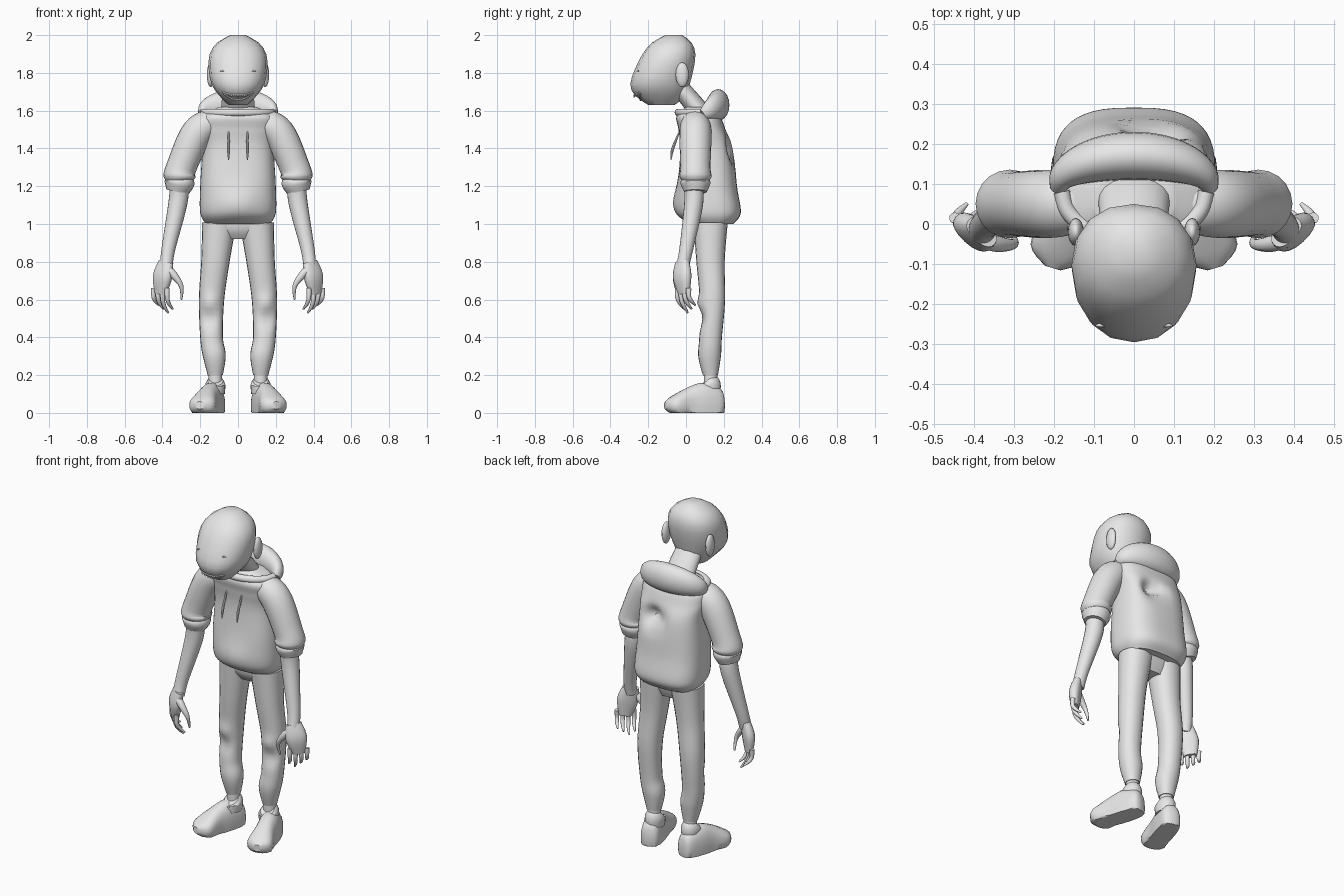
import bpy, bmesh, math
from mathutils import Vector
from mathutils.bvhtree import BVHTree

default_cube = bpy.data.objects.get("Cube")
if default_cube:
    bpy.data.objects.remove(default_cube, do_unlink=True)

clay = bpy.data.materials.new("plain_grey")
clay.use_nodes = True
clay.diffuse_color = (.8, .8, .8, 1)
shader = clay.node_tree.nodes["Principled BSDF"]
shader.inputs["Base Color"].default_value = clay.diffuse_color
parts = []

FORWARD, UP = Vector((0, 1, 0)), Vector((0, 0, 1))
ACROSS_PALM = Vector((.8, .7, 0))


def finish(name, bm, mirror):
    """Turn the bmesh into a named grey object, mirrored for paired parts."""
    mesh = bpy.data.meshes.new(name)
    bm.to_mesh(mesh)
    bm.free()
    mesh.materials.append(clay)
    obj = bpy.data.objects.new(name, mesh)
    bpy.context.collection.objects.link(obj)
    if mirror:
        modifier = obj.modifiers.new("mirror", 'MIRROR')
        modifier.use_mirror_merge = False
    parts.append(obj)
    return obj


def smooth_rows(rows, steps):
    """Fill in sections along a Catmull-Rom curve."""
    last = len(rows) - 1
    filled = []
    for i in range(last):
        before, start, end, after = (
            rows[max(i - 1, 0)], rows[i], rows[i + 1], rows[min(i + 2, last)])
        for step in range(steps):
            t = step / steps
            row = []
            for p, a, b, q in zip(before, start, end, after):
                leave, arrive = (b - p) / 2, (q - a) / 2
                bend = b - a - leave
                ease = arrive - leave - 2 * bend
                row.append(a + t * (leave + t * (bend - ease + t * ease)))
            filled.append(row)
    filled.append(rows[-1])
    return filled


def loft(name, rows, sides=20, steps=4, power=2, depth_axis=FORWARD,
         level=False, mirror=False, floor=None):
    """Skin rings given as (x, y, z, half width, half depth)."""
    rows = smooth_rows(rows, steps)
    bm = bmesh.new()
    rings = []
    for i, (x, y, z, width, depth) in enumerate(rows):
        centre = Vector((x, y, z))
        previous = Vector(rows[max(i - 1, 0)][:3])
        following = Vector(rows[min(i + 1, len(rows) - 1)][:3])
        along = UP if level else (following - previous).normalized()
        v = (depth_axis - along * depth_axis.dot(along)).normalized()
        u = v.cross(along)
        ring = []
        for k in range(sides):
            angle = math.tau * k / sides
            c, s = math.cos(angle), math.sin(angle)
            co = centre + u * width * math.copysign(abs(c) ** (2 / power), c)
            co += v * depth * math.copysign(abs(s) ** (2 / power), s)
            if floor is not None:
                co.z = max(co.z, floor)
            ring.append(bm.verts.new(co))
        rings.append(ring)
    for low, high in zip(rings, rings[1:]):
        for k in range(sides):
            j = (k + 1) % sides
            bm.faces.new((low[k], low[j], high[j], high[k]))
    bm.faces.new(rings[0][::-1])
    bm.faces.new(rings[-1])
    return finish(name, bm, mirror)


def tube(name, points, flatten=1, mirror=True, **options):
    """Loft of (x, y, z, radius), with depth as a multiple of the radius."""
    rows = [(x, y, z, r, r * flatten) for x, y, z, r in points]
    return loft(name, rows, mirror=mirror, **options)


def stack(name, levels, **options):
    """Loft of level slices given as (height, front, back, half width)."""
    rows = [(0, (front + back) / 2, z, width, (back - front) / 2)
            for z, front, back, width in levels]
    return loft(name, rows, level=True, **options)


def ball(name, centre, size):
    bm = bmesh.new()
    bmesh.ops.create_uvsphere(bm, u_segments=16, v_segments=12, radius=1)
    bmesh.ops.scale(bm, vec=size, verts=bm.verts)
    bmesh.ops.translate(bm, vec=centre, verts=bm.verts)
    return finish(name, bm, mirror=True)


def arc(width, make_row):
    """Half circle of rows from one shoulder to the other."""
    rows = []
    for step in range(-4, 5):
        angle = step * math.pi / 8
        rows.append((-width * math.sin(angle), *make_row(math.cos(angle))))
    return rows


def bump(obj, centre, radius, push):
    """Push the surface near a point, fading out with distance."""
    for v in obj.data.vertices:
        distance = (v.co - Vector(centre)).length / radius
        v.co += FORWARD * push * math.exp(-distance * distance)


# Hooded top with a front pocket bulge and a hollow in the back
torso = stack("hoodie_body", [
    (1, .03, .25, .17), (1.06, -.03, .29, .2), (1.2, -.04, .27, .2),
    (1.4, -.03, .25, .19), (1.5, -.04, .21, .2), (1.57, -.05, .18, .19),
    (1.62, 0, .13, .1)], sides=48, steps=8, power=2.8)
bump(torso, (0, -.04, 1.1), radius=.1, push=-.03)
bump(torso, (.06, .25, 1.4), radius=.06, push=-.07)
bump(torso, (.04, .2, 1.35), radius=.03, push=.03)

# Sleeves pushed up to the elbow, each with a cuff
tube("sleeves", [(.1, .05, 1.53, .06), (.17, .05, 1.52, .08), (.23, .05, 1.46, .085),
                 (.3, .05, 1.3, .08), (.31, .05, 1.25, .085), (.31, .05, 1.22, .06)],
     mirror=True)
tube("sleeve_cuffs", [(.31, .05, 1.25, .06), (.31, .05, 1.22, .08), (.32, .05, 1.17, .06)])

# Hood lying behind the neck, with the collar running round the front
tube("hood", arc(.19, lambda c: (.09 + .08 * c, 1.58 + .05 * c, .02 + .04 * c)),
     flatten=1.4, mirror=False, depth_axis=UP)
tube("collar", arc(.18, lambda c: (.08 - .12 * c, 1.59, .02)),
     mirror=False, depth_axis=UP)
tube("drawstrings", [(.05, -.03, 1.5, .003), (.05, -.07, 1.4, .008), (.05, -.08, 1.34, .003)],
     sides=8)

# Trousers
stack("trouser_hips", [(.92, .08, .18, .09), (.97, .05, .2, .16), (1.05, .04, .22, .18)],
      power=2.6)
legs = tube("trouser_legs", [
    (.1, .13, 1, .09), (.12, .13, .8, .075), (.14, .14, .6, .067),
    (.14, .13, .4, .06), (.125, .125, .3, .06), (.12, .13, .2, .04)],
    steps=8, level=False, power=2.2)
bump(legs, (.16, .07, .5), radius=.05, push=.02)
bump(legs, (.15, .07, .58), radius=.04, push=-.015)

# Ankles and shoes, toes turned out
tube("ankles", [(.12, .13, .22, .036), (.12, .13, .1, .036)])
tube("shoe_collars", [(.12, .12, .1, .05), (.12, .12, .15, .053), (.12, .11, .17, .04)],
     flatten=1.2)
shoe_slices = [(.2, .02, .03), (.18, .05, .09), (.1, .06, .12),
               (.02, .06, .1), (-.07, .07, .05), (-.11, .02, .02)]
loft("shoes", [(.17 - .3 * y, y, .04, width, height) for y, width, height in shoe_slices],
     power=2.4, depth_axis=UP, mirror=True, floor=0)

# Forearms and hands
tube("forearms", [(.31, .04, 1.2, .05), (.32, .04, 1.1, .05),
                  (.37, 0, .86, .036), (.38, -.02, .77, .034)])
tube("palms", [(.38, -.02, .8, .025), (.4, -.02, .72, .033), (.41, -.01, .63, .02)],
     flatten=1.8, power=2.4, depth_axis=ACROSS_PALM)
for k, finger in enumerate(("index", "middle", "ring", "little")):
    x, y = .375 + .024 * k, -.045 + .02 * k
    drop = .11 - .02 * abs(k - 1)
    tube(finger + "_fingers", [
        (x, y, .66, .014), (x, y, .64 - drop / 3, .012),
        (x - .01, y + .015, .64 - drop * .7, .01), (x - .03, y + .035, .64 - drop, .005)],
        sides=10, depth_axis=ACROSS_PALM)
tube("thumbs", [(.38, -.04, .77, .02), (.34, -.05, .73, .02),
                (.3, -.05, .67, .012), (.3, -.03, .6, .005)], sides=12)

# Neck and angular head leaning forward
tube("neck", [(0, .08, 1.55, .1), (0, .06, 1.61, .09), (0, -.04, 1.73, .08)],
     flatten=.6, mirror=False)
head = stack("head", [
    (1.63, -.2, -.06, .05), (1.68, -.27, 0, .1), (1.74, -.295, .02, .14),
    (1.82, -.27, .04, .155), (1.9, -.23, .05, .15), (1.96, -.18, .03, .11),
    (2, -.11, -.02, .04)], sides=16, steps=2, power=2.2)
ball("ears", (.145, -.02, 1.79), (.02, .035, .065))

# Grinning mouth and narrow eyes laid on the face surface
face = BVHTree.FromPolygons([v.co for v in head.data.vertices],
                            [p.vertices for p in head.data.polygons])


def on_face(x, z):
    return face.ray_cast(Vector((x, -1, z)), FORWARD)[0]


def mouth_point(across, side):
    rise = across * across
    return on_face(across * .08, 1.67 + .026 * rise + side * .013 * (1 - rise))


for jaw, side in (("upper", 1), ("lower", -1)):
    lip = [mouth_point(i / 5, side) for i in range(-5, 6)]
    tube(jaw + "_lip", [(*p, .006) for p in lip], mirror=False, sides=8, depth_axis=UP)
    for i in range(-5, 6):
        root = mouth_point(i / 7, side)
        tip = root - FORWARD * .006 - UP * side * .014
        tube(jaw + "_tooth", [(*root, .006), (*tip, .001)], mirror=False, sides=6, steps=1)
ball("eyes", on_face(.08, 1.81), (.016, .005, .004))

# Smooth shading with crisp creases
bpy.ops.object.select_all(action='DESELECT')
for obj in parts:
    obj.select_set(True)
bpy.context.view_layer.objects.active = torso
bpy.ops.object.shade_smooth_by_angle(angle=math.radians(38))
